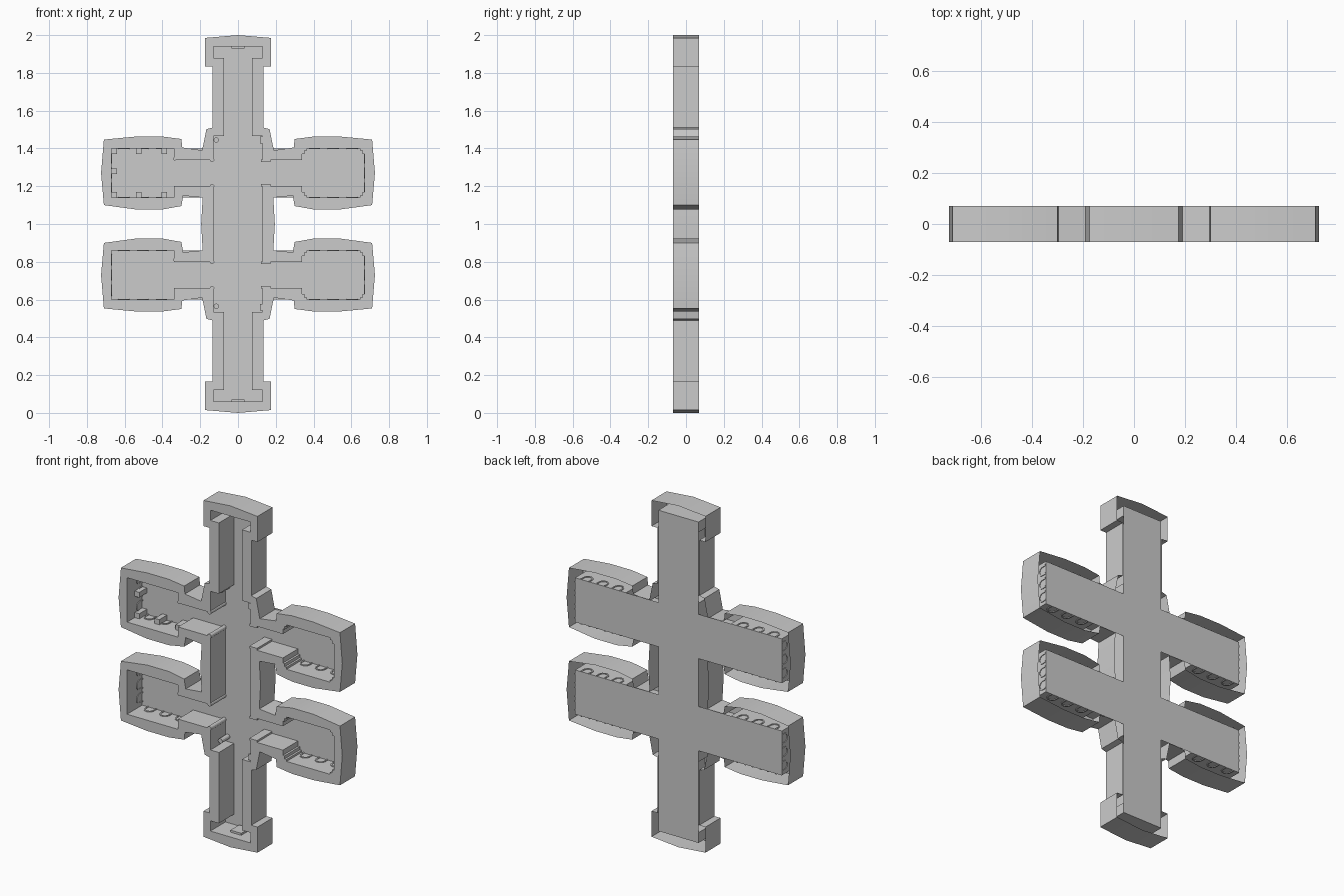
import bpy, bmesh, math
from mathutils import Matrix, Vector

cube = bpy.data.objects.get("Cube")
if cube:
    bpy.data.objects.remove(cube, do_unlink=True)

FRONT, BACK = -0.07, 0.07

# Quarter outlines (x, z), from the top centre round to mid height
OUTER = [(0, 2), (.175, 1.985), (.175, 1.835), (.135, 1.835), (.135, 1.51),
         (.167, 1.502), (.19, 1.39), (.295, 1.405), (.3, 1.45), (.4, 1.463),
         (.54, 1.463), (.71, 1.447), (.725, 1.27), (.71, 1.1), (.54, 1.077),
         (.4, 1.077), (.3, 1.095), (.29, 1.15), (.187, 1.14), (.195, 1)]
INNER = [(.13, 1.94), (.13, 1.88), (.075, 1.88), (.075, 1.465), (.13, 1.465),
         (.13, 1.34), (.34, 1.34), (.34, 1.4), (.67, 1.4), (.67, 1.14),
         (.34, 1.14), (.34, 1.2), (.13, 1.2)]


def full_loop(quarter):
    """Mirror a quarter outline in z and then in x."""
    half = quarter + [(x, 2 - z) for x, z in reversed(quarter)]
    pts = half + [(-x, z) for x, z in reversed(half)]
    clean = []
    for p in pts:
        if not clean or math.dist(p, clean[-1]) > 1e-5:
            clean.append(p)
    if math.dist(clean[0], clean[-1]) < 1e-5:
        clean.pop()
    return clean


def finish(name, bm, smooth=False):
    bmesh.ops.recalc_face_normals(bm, faces=bm.faces[:])
    mesh = bpy.data.meshes.new(name)
    bm.to_mesh(mesh)
    bm.free()
    obj = bpy.data.objects.new(name, mesh)
    bpy.context.collection.objects.link(obj)
    if smooth:
        bpy.ops.object.select_all(action='DESELECT')
        obj.select_set(True)
        bpy.context.view_layer.objects.active = obj
        bpy.ops.object.shade_smooth_by_angle(angle=math.radians(25))
    return obj


def add_box(bm, centre, size):
    m = Matrix.Translation(centre) @ Matrix.Diagonal((*size, 1))
    bmesh.ops.create_cube(bm, size=1, matrix=m)


def add_post(bm, x, z, radius, y0=FRONT, y1=BACK):
    m = Matrix.Translation((x, (y0 + y1) / 2, z)) @ Matrix.Rotation(math.pi / 2, 4, 'X')
    bmesh.ops.create_cone(bm, segments=12, radius1=radius, radius2=radius,
                          depth=y1 - y0, cap_ends=True, matrix=m)


# Hollow shell: front rim, outer skin and room walls, open behind the rim
bm = bmesh.new()
rim_edges, walls = [], []
for quarter in (OUTER, INNER):
    pts = full_loop(quarter)
    front = [bm.verts.new((x, FRONT, z)) for x, z in pts]
    back = [bm.verts.new((x, BACK, z)) for x, z in pts]
    for i in range(len(pts)):
        j = (i + 1) % len(pts)
        rim_edges.append(bm.edges.new((front[i], front[j])))
        walls.append((front[i], front[j], back[j], back[i]))
bmesh.ops.triangle_fill(bm, use_beauty=True, use_dissolve=False,
                        edges=rim_edges, normal=(0, -1, 0))
for quad in walls:
    bm.faces.new(quad)
finish("wall_shell", bm, smooth=True)

# Flat floor of one long strip and two cross strips
bm = bmesh.new()


def add_floor(x0, x1, z0, z1):
    bm.faces.new([bm.verts.new((x, BACK, z)) for x, z in
                  ((x0, z0), (x1, z0), (x1, z1), (x0, z1))])


add_floor(-.13, .13, .06, 1.94)
for z in (.6, 1.14):
    for x0, x1 in ((-.67, -.13), (.13, .67)):
        add_floor(x0, x1, z, z + .26)
finish("floor", bm)


# Arched window frames on the room walls
def add_arch(bm, origin, along, out, width=.06, height=.055, thick=.004):
    along, out, up = Vector(along), Vector(out), Vector((0, -1, 0))
    r = width / 2

    def outline(radius):
        arc = [(radius * math.cos(a), height - r + radius * math.sin(a))
               for a in (math.pi * k / 8 for k in range(9))]
        return [(radius, 0)] + arc + [(-radius, 0)]

    rings = [[bm.verts.new(Vector(origin) + along * u + up * v + out * side)
              for u, v in outline(rad)]
             for rad, side in ((r, thick), (r - .008, thick),
                               (r - .008, -thick), (r, -thick))]
    for a, b in zip(rings, rings[1:] + rings[:1]):
        for i in range(len(a) - 1):
            bm.faces.new((a[i], a[i + 1], b[i + 1], b[i]))


bm = bmesh.new()
for side in (-1, 1):
    for zc in (.73, 1.27):
        for off in (-.1, 0, .1):
            for wall in (-.13, .13):
                add_arch(bm, (side * .505 + off, BACK, zc + wall), (1, 0, 0), (0, 0, 1))
            add_arch(bm, (side * .67, BACK, zc + off * .8), (0, 0, 1), (1, 0, 0))
finish("window_frames", bm)

# Small wall consoles in the upper right room
bm = bmesh.new()
for x in (-.655, -.525, -.39):
    for z in (1.155, 1.385):
        add_box(bm, (x, .035, z), (.03, .07, .03))
add_box(bm, (-.655, .035, 1.28), (.03, .07, .03))
finish("wall_consoles", bm)

# Round columns at the right doorways and in the hall corners
bm = bmesh.new()
for z in (.66, .8, 1.2, 1.34):
    add_post(bm, -.137, z, .012)
for z in (.81, 1.345):
    add_post(bm, -.335, z, .009)
for z in (.565, 1.445):
    add_post(bm, -.115, z, .014, 0)
finish("round_columns", bm, smooth=True)

# Thin corner posts in the left rooms and left side of the hall
bm = bmesh.new()
for zc in (.73, 1.27):
    for s in (-1, 1):
        for x, inward in ((.34, 1), (.67, -1)):
            add_box(bm, (x + inward * .012, 0, zc + s * .124), (.024, .14, .012))
            add_box(bm, (x + inward * .006, 0, zc + s * .115), (.012, .14, .03))
        add_box(bm, (.147, 0, zc + s * .065), (.05, .14, .012))
for z in (.56, 1.445):
    add_box(bm, (.123, 0, z), (.014, .14, .035))
finish("corner_posts", bm)

# End plates on the far walls of the long strip
bm = bmesh.new()
for z in (.066, 1.934):
    add_box(bm, (0, .02, z), (.07, .08, .012))
finish("end_plates", bm)
